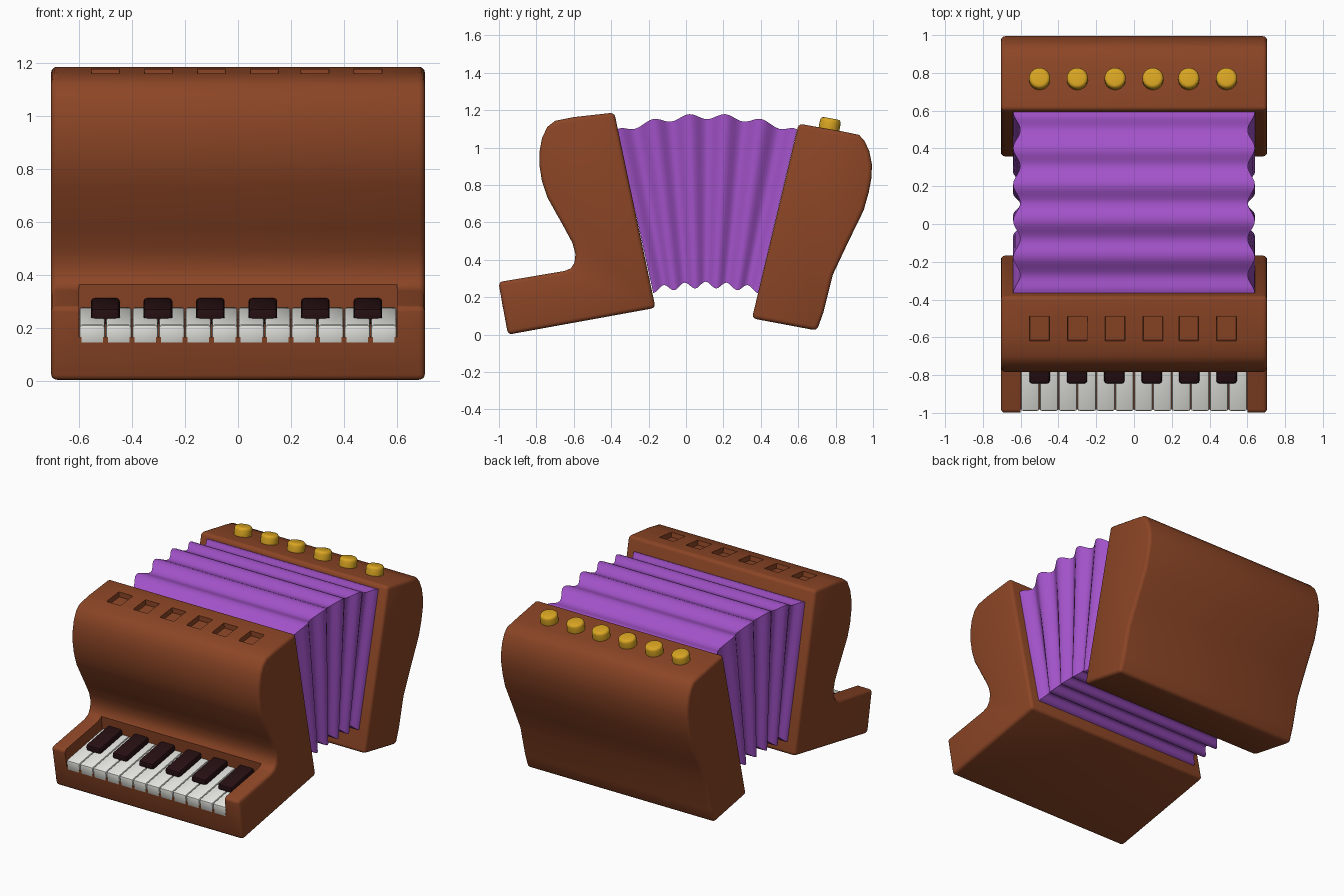
import bpy, bmesh, math
from mathutils import Matrix, Vector

if "Cube" in bpy.data.objects:
    bpy.data.objects.remove(bpy.data.objects["Cube"])


def material(name, color):
    m = bpy.data.materials.new(name)
    m.diffuse_color = (*color, 1)
    m.use_nodes = True
    m.node_tree.nodes["Principled BSDF"].inputs["Base Color"].default_value = m.diffuse_color
    return m


BROWN = material("brown wood", (0.26, 0.06, 0.019))
PURPLE = material("purple cloth", (0.36, 0.085, 0.58))
WHITE = material("white key", (0.80, 0.80, 0.76))
DARK = material("dark key", (0.02, 0.005, 0.006))
GOLD = material("gold button", (0.70, 0.38, 0.016))


def to_object(name, bm, mat):
    bmesh.ops.recalc_face_normals(bm, faces=bm.faces[:])
    me = bpy.data.meshes.new(name)
    bm.to_mesh(me)
    bm.free()
    ob = bpy.data.objects.new(name, me)
    bpy.context.collection.objects.link(ob)
    me.materials.append(mat)
    return ob


def bevel(ob, width, segments=3):
    m = ob.modifiers.new("bevel", 'BEVEL')
    m.width, m.segments = width, segments
    m.limit_method, m.angle_limit = 'ANGLE', math.radians(40)


def finish(ob, angle=35):
    bpy.ops.object.select_all(action='DESELECT')
    bpy.context.view_layer.objects.active = ob
    ob.select_set(True)
    bpy.ops.object.convert(target='MESH')
    bpy.ops.object.shade_smooth_by_angle(angle=math.radians(angle))


def extrude(name, profile, half, mat):
    # (y, z) outline pulled along x
    bm = bmesh.new()
    f = bm.faces.new([bm.verts.new((-half, y, z)) for y, z in profile])
    r = bmesh.ops.extrude_face_region(bm, geom=[f])
    vs = [v for v in r["geom"] if isinstance(v, bmesh.types.BMVert)]
    bmesh.ops.translate(bm, vec=(2 * half, 0, 0), verts=vs)
    return to_object(name, bm, mat)


def box(name, center, size, tilt, mat, flare=1.0):
    bm = bmesh.new()
    bmesh.ops.create_cube(bm, size=1)
    for v in bm.verts:
        k = flare if v.co.z > 0 else 1
        v.co = Vector((v.co.x * size[0] * k, v.co.y * size[1] * k, v.co.z * size[2]))
    bmesh.ops.transform(bm, verts=bm.verts[:], matrix=Matrix.Translation(center)
                        @ Matrix.Rotation(math.radians(tilt), 4, 'X'))
    return to_object(name, bm, mat)


STOPS = (-0.5, -0.3, -0.1, 0.1, 0.29, 0.49)

# front body with keyboard shelf
front = extrude("front_body", [
    (-0.952, 0.0), (-0.163, 0.143), (-0.383, 1.187), (-0.60, 1.163), (-0.70, 1.143),
    (-0.742, 1.11), (-0.77, 1.05), (-0.783, 0.98), (-0.783, 0.90), (-0.77, 0.82),
    (-0.742, 0.735), (-0.65, 0.57), (-0.607, 0.49), (-0.591, 0.43), (-0.596, 0.385),
    (-0.615, 0.355), (-0.65, 0.34), (-1.003, 0.281)], 0.705, BROWN)
bevel(front, 0.022)

# key bed and sound slots cut out of it
cutters = [extrude("key_bed_cutter", [(-1.1, 0.145), (-0.595, 0.231),
                                      (-0.612, 0.38), (-1.1, 0.5)], 0.6, BROWN)]
for x in STOPS:
    cutters.append(box("slot_cutter", (x, -0.555, 1.175), (0.1, 0.125, 0.08), 5.8, BROWN, 1.12))
for c in cutters:
    c.hide_render = True
    m = front.modifiers.new("cut", 'BOOLEAN')
    m.operation, m.object, m.solver = 'DIFFERENCE', c, 'EXACT'
finish(front)
for c in cutters:
    bpy.data.objects.remove(c)

# back body
back = extrude("back_body", [
    (0.353, 0.087), (0.70, 0.022), (0.735, 0.12), (0.785, 0.32), (0.86, 0.48), (0.95, 0.665),
    (0.977, 0.76), (0.992, 0.84), (0.994, 0.91), (0.98, 0.98), (0.955, 1.035),
    (0.925, 1.068), (0.85, 1.084), (0.602, 1.128)], 0.705, BROWN)
bevel(back, 0.022)
finish(back)

# keys
for i in range(12):
    k = box("white_key", (-0.55 + i * 0.1, -0.787, 0.207), (0.097, 0.40, 0.075), 9.7, WHITE)
    bevel(k, 0.01, 2)
    finish(k)
for i in range(6):
    k = box("black_key", (-0.5 + i * 0.198, -0.718, 0.263), (0.108, 0.25, 0.062), 9.7, DARK)
    bevel(k, 0.014, 2)
    finish(k)

# gold buttons
for x in STOPS:
    bm = bmesh.new()
    bmesh.ops.create_cone(bm, cap_ends=True, segments=24, radius1=0.056, radius2=0.056, depth=0.09,
                          matrix=Matrix.Translation((x, 0.767, 1.112))
                          @ Matrix.Rotation(math.radians(-10), 4, 'X'))
    b = to_object("button", bm, GOLD)
    bevel(b, 0.018)
    finish(b)

# fan-shaped bellows: five rounded pleats
bm = bmesh.new()
rings, N = [], 50
for i in range(N + 1):
    t = i / N
    s = math.sin(math.pi * t)
    dip = 0.5 - 0.5 * math.cos(10 * math.pi * t)  # 0 on a ridge, 1 in a fold
    w = 0.64 - 0.038 * dip
    y1, z1 = -0.368 + 0.962 * t, 1.098 + 0.084 * s ** 0.8 - 0.03 * dip
    y0, z0 = -0.175 + 0.56 * t, 0.222 + 0.026 * s + 0.035 * dip
    rings.append([bm.verts.new(p) for p in
                  ((-w, y0, z0), (w, y0, z0), (w, y1, z1), (-w, y1, z1))])
for a, b in zip(rings, rings[1:]):
    for j in range(4):
        k = (j + 1) % 4
        bm.faces.new((a[j], a[k], b[k], b[j]))
bm.faces.new(rings[0])
bm.faces.new(rings[-1])
finish(to_object("bellows", bm, PURPLE), 40)
